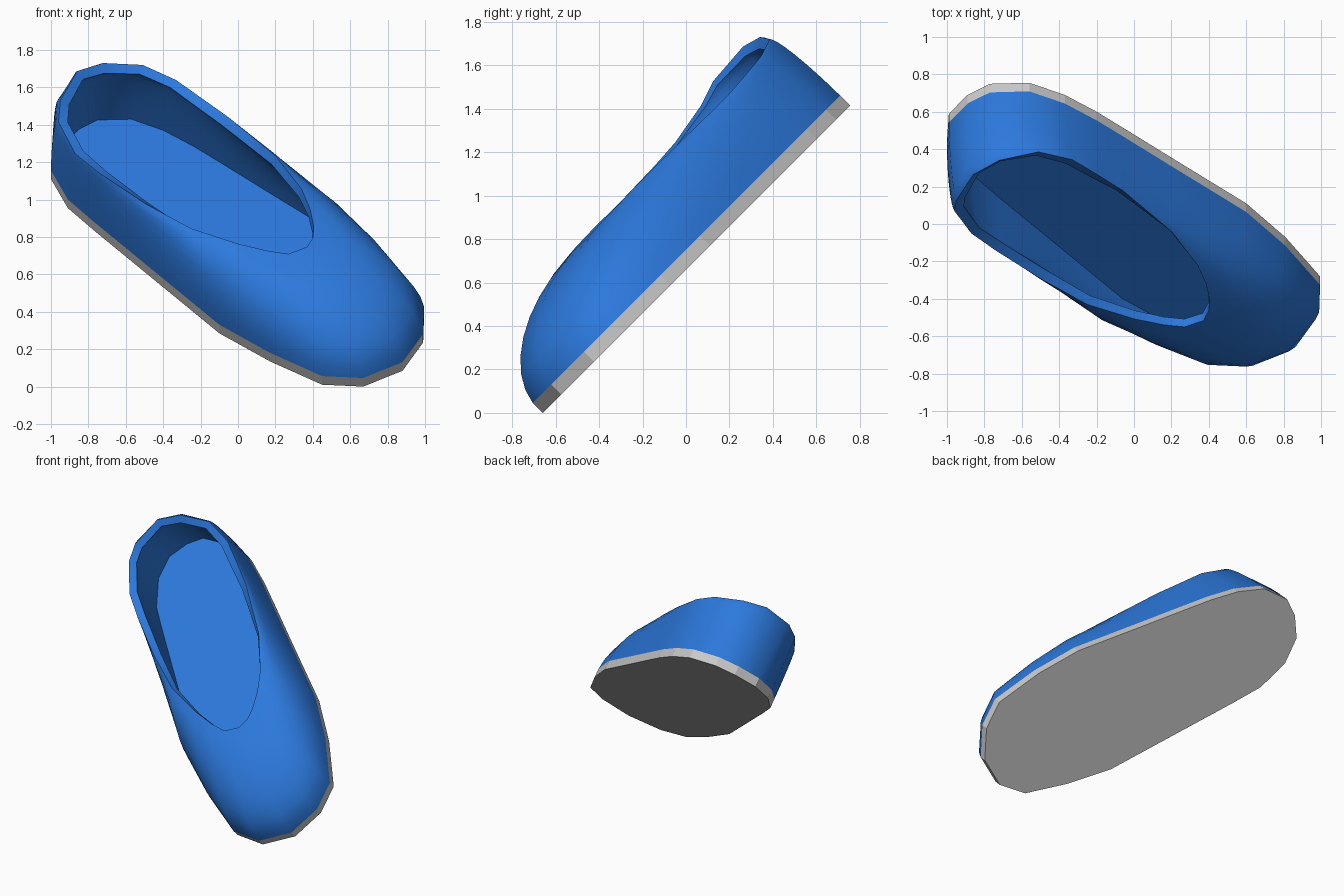
import bpy, bmesh, math
from mathutils import Matrix

if "Cube" in bpy.data.objects:
    bpy.data.objects.remove(bpy.data.objects["Cube"])

# The shoe is modelled lying flat, then tipped 45 degrees onto its toe
TILT = Matrix.Translation((0, 0, 0.66)) @ Matrix.Rotation(math.radians(45), 4, 'X')
SOLE_H = 0.065

# Stations round the shoe: sole outline x, y, then opening rim x, y, z
STATIONS = [
    (-1.0, .636, -.96, .583, .485), (-.91, .417, -.87, .378, .449),
    (-.77, .247, -.74, .24, .44), (-.5, -.066, -.5, .02, .434),
    (-.1, -.53, -.25, -.173, .435), (.17, -.742, 0, -.285, .432),
    (.45, -.919, .16, -.335, .428), (.67, -.933, .27, -.354, .424),
    (.88, -.813, .37, -.304, .428), (.99, -.6, .4, -.23, .424),
    (.995, -.396, .405, -.15, .428), (.81, -.1, .385, -.02, .432),
    (.6, .156, .34, .124, .436), (.2, .502, .2, .378, .434),
    (-.05, .72, -.06, .683, .43), (-.2, .849, -.2, .815, .438),
    (-.37, .976, -.33, .935, .449), (-.56, 1.068, -.51, 1.022, .477),
    (-.77, 1.06, -.72, .997, .516), (-.89, .976, -.86, .912, .54),
    (-.99, .834, -.95, .704, .525),
]

blue = bpy.data.materials.new("blue")
blue.diffuse_color = (0.025, 0.19, 0.72, 1)
blue.use_nodes = True
blue.node_tree.nodes["Principled BSDF"].inputs["Base Color"].default_value = blue.diffuse_color


def loft(name, rings, caps, mat=None):
    """Skin a stack of closed rings, optionally capping both ends."""
    bm = bmesh.new()
    vr = [[bm.verts.new(p) for p in r] for r in rings]
    n = len(vr[0])
    for a, b in zip(vr, vr[1:]):
        for i in range(n):
            j = (i + 1) % n
            bm.faces.new((a[i], a[j], b[j], b[i]))
    if caps:
        bm.faces.new(vr[0][::-1])
        bm.faces.new(vr[-1])
    me = bpy.data.meshes.new(name)
    bm.to_mesh(me)
    bm.free()
    ob = bpy.data.objects.new(name, me)
    bpy.context.collection.objects.link(ob)
    ob.matrix_world = TILT
    if mat:
        me.materials.append(mat)
    return ob


def slab(name, z0, z1, scale, mat=None):
    """Flat plate following the sole outline, scaled about its middle."""
    return loft(name, [[(s[0] * scale, .067 + (s[1] - .067) * scale, z) for s in STATIONS]
                       for z in (z0, z1)], True, mat)


# Sole and insole
slab("sole", 0, SOLE_H, 1)
slab("insole", SOLE_H - .005, SOLE_H + .01, .97, blue)

# Upper: rounded loft from the sole edge up to the opening
STEPS = 8
rings = []
for k in range(STEPS + 1):
    t = k / STEPS
    across = .88 * (1 - math.cos(t * math.pi / 2)) + .12 * t
    rise = .88 * math.sin(t * math.pi / 2) + .12 * t
    rings.append([(px + (rx - px) * across, py + (ry - py) * across,
                   SOLE_H + (rz - SOLE_H) * rise)
                  for px, py, rx, ry, rz in STATIONS])
upper = loft("upper", rings, False, blue)

# Wall thickness goes inward
bpy.ops.object.select_all(action='DESELECT')
upper.select_set(True)
bpy.context.view_layer.objects.active = upper
mod = upper.modifiers.new("thickness", 'SOLIDIFY')
mod.thickness = .055
mod.offset = -1
bpy.ops.object.modifier_apply(modifier=mod.name)
bpy.ops.object.shade_smooth_by_angle(angle=math.radians(45))
